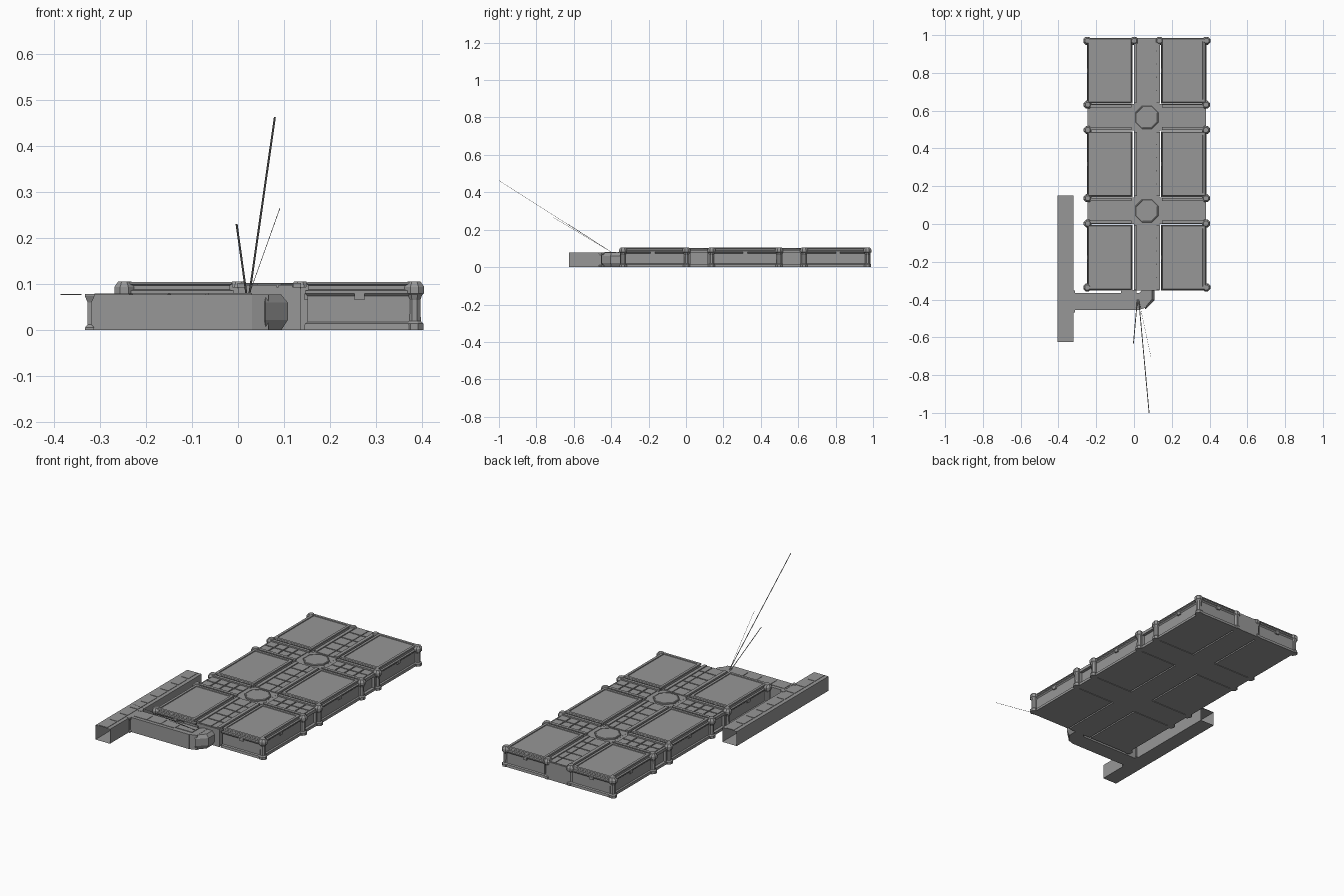
import bpy, bmesh, math

if "Cube" in bpy.data.objects:
    bpy.data.objects.remove(bpy.data.objects["Cube"])

CX, CY = 0.068, 0.317          # platform centre
grey = bpy.data.materials.new("dark_grey")
grey.diffuse_color = (0.31, 0.31, 0.31, 1)
grey.use_nodes = True
grey.node_tree.nodes["Principled BSDF"].inputs["Base Color"].default_value = grey.diffuse_color


def finish(name, bm):
    me = bpy.data.meshes.new(name)
    bm.to_mesh(me)
    bm.free()
    me.materials.append(grey)
    ob = bpy.data.objects.new(name, me)
    bpy.context.collection.objects.link(ob)
    return ob


def add_box(bm, x0, x1, y0, y1, z0, z1, open_axis=None):
    r = bmesh.ops.create_cube(bm, size=1)
    for v in r["verts"]:
        v.co.x = x0 if v.co.x < 0 else x1
        v.co.y = y0 if v.co.y < 0 else y1
        v.co.z = z0 if v.co.z < 0 else z1
    if open_axis is not None:
        fs = {f for v in r["verts"] for f in v.link_faces}
        ends = [f for f in fs if len({round(v.co[open_axis], 5) for v in f.verts}) == 1]
        bmesh.ops.delete(bm, geom=ends, context="FACES_ONLY")


def boxes(name, items):
    bm = bmesh.new()
    for it in items:
        add_box(bm, *it)
    return finish(name, bm)


def loft(bm, rings, floor_up=False):
    """Join equal-length rings of points and cap both ends."""
    vs = [[bm.verts.new(p) for p in ring] for ring in rings]
    n = len(vs[0])
    for a, b in zip(vs, vs[1:]):
        for i in range(n):
            bm.faces.new((a[i], a[(i + 1) % n], b[(i + 1) % n], b[i]))
    bm.faces.new(vs[0] if floor_up else vs[0][::-1])
    bm.faces.new(vs[-1])


def rect_ring(x0, x1, y0, y1, z, d):
    return [(x0 + d, y0 + d, z), (x1 - d, y0 + d, z), (x1 - d, y1 - d, z), (x0 + d, y1 - d, z)]


def ngon(x, y, r, z, n=8):
    return [(x + r * math.cos((i + .5) * math.tau / n),
             y + r * math.sin((i + .5) * math.tau / n), z) for i in range(n)]


def prism(name, pts, z0, z1):
    bm = bmesh.new()
    loft(bm, [[(x, y, z0) for x, y in pts], [(x, y, z1) for x, y in pts]])
    return finish(name, bm)


# six rooms: wall, ledge, stepped roof with raised rim and sunken panel
# (the room floor plate faces inwards)
ROWS = [(-0.352, -0.004), (0.143, 0.491), (0.638, 0.986)]
COLS = [(-0.248, -0.008), (0.144, 0.384)]
ROOM = [(0, 0), (.014, .001), (.018, .007), (.074, .007), (.08, .001), (.086, .001), (.088, .009),
        (.097, .009), (.1, .005), (.105, .007), (.105, .02), (.101, .021)]
for r, (y0, y1) in enumerate(ROWS):
    for c, (x0, x1) in enumerate(COLS):
        bm = bmesh.new()
        loft(bm, [rect_ring(x0, x1, y0, y1, z, d) for z, d in ROOM], True)
        # small wall blocks below the ledge
        xm, ym = (x0 + x1) / 2, (y0 + y1) / 2
        add_box(bm, xm - .011, xm + .011, y0, y1, .066, .08)
        add_box(bm, x0, x1, ym - .011, ym + .011, .066, .08)
        finish(f"room_{r}_{c}", bm)

# corridors between rooms
CROSS = [0.0695, 0.5645]
corr = [(0.0, 0.136, -0.352, 0.986, 0, 0.094)]
for y in CROSS:
    corr.append((-0.23, 0.366, y - .07, y + .07, 0, .0935))
boxes("corridors", corr)

# corridor roof tiles
tiles = []
for y0, y1 in ROWS:
    step = (y1 - y0) / 5
    for i in range(5):
        for xa, xb in ((.018, .084), (.088, .118)):
            tiles.append((xa, xb, y0 + i * step + .003, y0 + (i + 1) * step - .003, .093, .098))
for y in CROSS:
    for x0, x1 in COLS:
        step = (x1 - x0 - .02) / 4
        for i in range(4):
            for s in (-1, 1):
                a, b = sorted((y + s * .003, y + s * .048))
                tiles.append((x0 + .01 + i * step + .003, x0 + .01 + (i + 1) * step - .003, a, b, .093, .097))
boxes("corridor_roof_tiles", tiles)

# rails lining the corridors
rails = []
for y0, y1 in ROWS:
    for x in (.008, .128):
        rails.append((x - .009, x + .009, y0 + .004, y1 - .004, .09, .102))
for y in CROSS:
    for x0, x1 in COLS:
        for s in (-1, 1):
            rails.append((x0 + .004, x1 - .004, y + s * .06 - .008, y + s * .06 + .008, .09, .102))
boxes("corridor_rails", rails)

# octagonal hubs at the crossings
for i, y in enumerate(CROSS):
    bm = bmesh.new()
    loft(bm, [ngon(CX, y, r, z) for r, z in ((.066, .093), (.066, .1), (.063, .102), (.06, .102), (.059, .101))])
    finish(f"hub_{i}", bm)

# door frames around the recessed corridor ends
doors = []
for y in CROSS:
    for x, s in ((-0.23, -1), (0.366, 1)):
        a, b = sorted((x, x + s * .016))
        doors += [(a, b, y - .06, y + .06, .076, .092), (a, b, y - .06, y + .06, 0, .014),
                  (a, b, y - .06, y - .045, .014, .076), (a, b, y + .045, y + .06, .014, .076)]
boxes("door_frames", doors)

# flared pillars around the edge
POST = [(.021, 0), (.021, .014), (.015, .02), (.014, .066), (.018, .076), (.023, .08),
        (.023, .094), (.014, .106)]
spots = [(CX + sx * .315, CY + sy * .653) for sx in (-1, 1) for sy in (-1, 1)]
for y in CROSS:
    spots += [(CX + s * .313, y + t * .067) for s in (-1, 1) for t in (-1, 1)]
spots += [(CX + s * .067, CY + .653) for s in (-1, 1)]
bm = bmesh.new()
for x, y in spots:
    loft(bm, [ngon(x, y, r, z) for r, z in POST])
finish("edge_pillars", bm)

# access arm, elbow and long open-ended side passage
bm = bmesh.new()
add_box(bm, -.32, .03, -.455, -.365, 0, .078)
finish("access_arm", bm)
prism("arm_elbow", [(.025, -.455), (.066, -.442), (.066, -.35), (.045, -.35), (.025, -.367)], 0, .078)
bm = bmesh.new()
out = [(.06, -.451), (.108, -.403), (.108, -.345), (.046, -.345), (.046, -.42)]
inn = [(.06, -.44), (.094, -.4), (.094, -.345), (.05, -.345), (.05, -.42)]
loft(bm, [[(x, y, z) for x, y in p] for p, z in ((inn, 0), (out, .022), (out, .06), (inn, .077))])
finish("elbow_corner", bm)
boxes("arm_roof_plates", [(-.065, .03, -.43, -.372, .077, .081), (-.07, .012, -.365, -.35, .03, .08)])
bm = bmesh.new()
add_box(bm, -.405, -.32, -.625, .15, 0, .077, 1)
finish("side_passage", bm)

# roof plates along passage and arm
plates = []
for i in range(9):
    y = -.622 + i * .0857
    plates.append((-.385, -.34, y + .004, y + .082, .0765, .079))
for i in range(3):
    x = -.315 + i * .083
    plates.append((x + .003, x + .08, -.437, -.383, .077, .08))
boxes("passage_roof_plates", plates)

# flared jambs at the arm junction
bm = bmesh.new()
for y in (-.458, -.362):
    loft(bm, [ngon(-.322, y, r, z, 4) for r, z in
              ((.014, 0), (.014, .006), (.006, .012), (.006, .06), (.015, .074), (.015, .079))])
finish("junction_jambs", bm)

# thin slivers rising forward from the elbow
for i, (a, b, w) in enumerate((((.025, -.40, .08), (.08, -1.0, .462), .0022),
                               ((.018, -.40, .08), (-.003, -.632, .23), .0022),
                               ((.025, -.40, .08), (.091, -.71, .265), .0006))):
    bm = bmesh.new()
    loft(bm, [[(p[0] - w, p[1], p[2]), (p[0] + w, p[1], p[2]), (p[0], p[1] + .001, p[2] + .001)] for p in (a, b)])
    bmesh.ops.recalc_face_normals(bm, faces=bm.faces)
    finish(f"antenna_{i}", bm)
